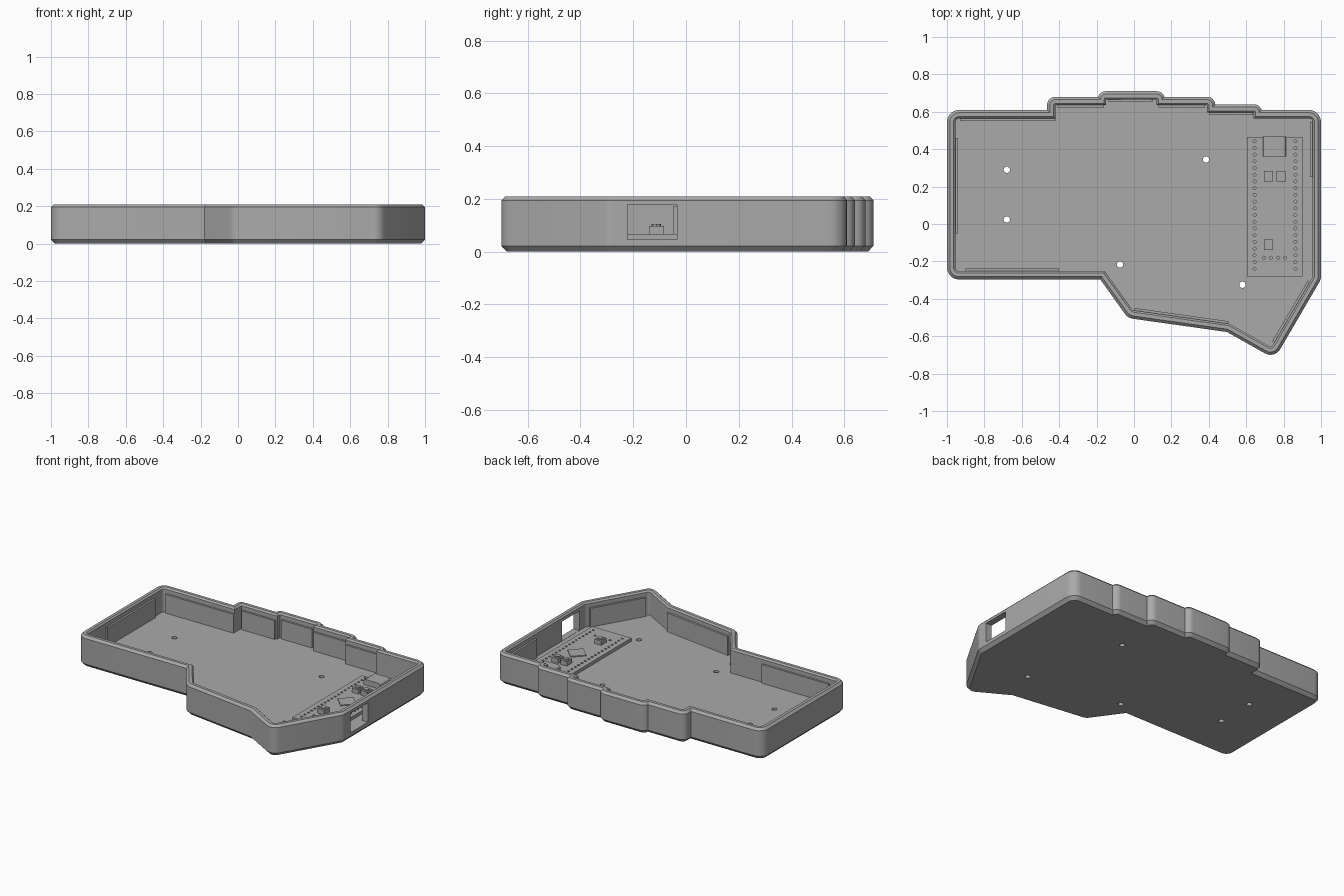
import bpy, bmesh, math
from mathutils import Vector, Matrix

if "Cube" in bpy.data.objects:
    bpy.data.objects.remove(bpy.data.objects["Cube"])

grey = bpy.data.materials.new("plain grey")
grey.diffuse_color = (0.4, 0.4, 0.4, 1)
grey.use_nodes = True
grey.node_tree.nodes["Principled BSDF"].inputs["Base Color"].default_value = grey.diffuse_color


def add_object(name, bm, smooth=False):
    bmesh.ops.recalc_face_normals(bm, faces=bm.faces[:])
    me = bpy.data.meshes.new(name)
    bm.to_mesh(me)
    bm.free()
    ob = bpy.data.objects.new(name, me)
    bpy.context.collection.objects.link(ob)
    me.materials.append(grey)
    if smooth:
        smooth_by_angle(ob)
    return ob


def activate(ob):
    bpy.ops.object.select_all(action='DESELECT')
    ob.select_set(True)
    bpy.context.view_layer.objects.active = ob


def smooth_by_angle(ob):
    activate(ob)
    bpy.ops.object.shade_smooth_by_angle(angle=math.radians(30))


def add_box(bm, x0, x1, y0, y1, z0, z1):
    m = Matrix.Translation(((x0 + x1) / 2, (y0 + y1) / 2, (z0 + z1) / 2))
    m = m @ Matrix.Diagonal((x1 - x0, y1 - y0, z1 - z0, 1))
    return bmesh.ops.create_cube(bm, size=1, matrix=m)['verts']


def add_cylinder(bm, x, y, r, z0, z1, n):
    bmesh.ops.create_cone(bm, cap_ends=True, segments=n, radius1=r, radius2=r, depth=z1 - z0,
                          matrix=Matrix.Translation((x, y, (z0 + z1) / 2)))


def cut(ob, bm):
    cutter = add_object("cutter", bm)
    cutter.hide_render = True
    mod = ob.modifiers.new("cut", 'BOOLEAN')
    mod.operation, mod.solver, mod.object = 'DIFFERENCE', 'EXACT', cutter
    activate(ob)
    bpy.ops.object.modifier_apply(modifier=mod.name)
    bpy.data.objects.remove(cutter, do_unlink=True)


# inner wall outline, counter-clockwise: x, y, corner radius
R = 0.02
OUTLINE = [(-.955, -.252, R), (-.157, -.252, 0), (-.007, -.461, R), (.512, -.534, 0),
           (.735, -.66, .015), (.955, -.283, R), (.955, .565, R),
           (.64, .565, 0), (.64, .595, 0), (.39, .595, 0), (.39, .635, 0), (.12, .635, 0),
           (.12, .665, 0), (-.15, .665, 0), (-.15, .635, 0), (-.42, .635, 0), (-.42, .565, 0),
           (-.955, .565, R)]


def ring(d, steps=7):
    """Outline grown outward by d, with round convex corners and trimmed steps."""
    n = len(OUTLINE)
    pts = [Vector(p[:2]) for p in OUTLINE]
    info = []
    for i in range(n):
        e0, e1 = pts[i] - pts[i - 1], pts[(i + 1) % n] - pts[i]
        n0 = Vector((e0.y, -e0.x)).normalized()
        n1 = Vector((e1.y, -e1.x)).normalized()
        turn = math.atan2(n0.x * n1.y - n0.y * n1.x, n0.dot(n1))
        info.append((e0.length, e1.length, n0, n1, turn, (n0 + n1) / (1 + n0.dot(n1))))
    groups = []
    for i in range(n):
        h0, h1, n0, n1, turn, mitre = info[i]
        if turn < 0:
            groups.append([pts[i] + mitre * d])
            continue
        r = OUTLINE[i][2]
        centre = pts[i] - mitre * r
        a0 = math.atan2(n0.y, n0.x)
        a1 = a0 + turn
        if info[i - 1][4] < 0 and d > h0:
            a0 += math.asin((d - h0) / d)
        if info[(i + 1) % n][4] < 0 and d > h1:
            a1 -= math.asin((d - h1) / d)
        angles = [a0 + (a1 - a0) * k / (steps - 1) for k in range(steps)]
        groups.append([centre + Vector((math.cos(a), math.sin(a))) * (r + d) for a in angles])
    for i in range(n):
        if info[i][4] < 0:
            if info[i][0] < d:
                groups[i] = [groups[i - 1][-1]]
            elif info[i][1] < d:
                groups[i] = [groups[(i + 1) % n][0]]
    return [p for g in groups for p in g]


# case tray: stacked outline rings, outside up and inside down
FLOOR, D = 0.045, 0.045
PROFILE = [(.025, 0), (D, .022), (D, .195), (.03, .21), (.01, .21), (0, .2), (0, FLOOR)]
bm = bmesh.new()
rings = [[bm.verts.new((p.x, p.y, z)) for p in ring(d)] for d, z in PROFILE]
for a, b in zip(rings, rings[1:]):
    for i in range(len(a)):
        j = (i + 1) % len(a)
        bm.faces.new((a[i], a[j], b[j], b[i]))
bm.faces.new(rings[0])
bm.faces.new(rings[-1])
bmesh.ops.remove_doubles(bm, verts=bm.verts[:], dist=1e-5)
case = add_object("case_tray", bm)

# screw holes and side port opening
bm = bmesh.new()
for x, y in [(-.68, .29), (-.68, .024), (-.075, -.217), (.385, .345), (.58, -.325)]:
    add_cylinder(bm, x, y, .017, -.05, .1, 20)
add_box(bm, .92, 1.1, -.222, -.035, FLOOR + .001, .178)
cut(case, bm)
smooth_by_angle(case)

# raised panels along the inner walls
PANELS = [(-.955, .46, -.955, -.05), (-.42, .565, -.93, .565), (-.16, .635, -.41, .635),
          (.1, .665, -.135, .665), (.38, .635, .13, .635), (.635, .595, .4, .595),
          (.955, .25, .955, .545), (-.9, -.252, -.4, -.252),
          (.0, -.462, .505, -.533), (.75, -.634, .94, -.309)]
bm = bmesh.new()
for x0, y0, x1, y1 in PANELS:
    a, b = Vector((x0, y0, 0)), Vector((x1, y1, 0))
    t = (b - a).normalized()
    inward = Vector((-t.y, t.x, 0))
    m = Matrix.Translation((a + b) / 2 + inward * .0045 + Vector((0, 0, (FLOOR + .172) / 2)))
    m = m @ Matrix.Rotation(math.atan2(t.y, t.x), 4, 'Z')
    m = m @ Matrix.Diagonal(((b - a).length, .017, .172 - FLOOR, 1))
    bmesh.ops.create_cube(bm, size=1, matrix=m)
add_object("wall_panels", bm)

# circuit board with rows of pin holes
TOP = .067
bm = bmesh.new()
add_box(bm, .605, .9, -.28, .465, FLOOR - .002, TOP)
board = add_object("circuit_board", bm)
bm = bmesh.new()
for k in range(20):
    for x in (.645, .863):
        add_cylinder(bm, x, .443 - k * .0359, .008, FLOOR + .0005, .1, 10)
for k in range(4):
    add_cylinder(bm, .695 + k * .0376, -.18, .008, FLOOR + .0005, .1, 10)
cut(board, bm)

# push buttons: square base with an eight-sided cap
bm = bmesh.new()
for x, y in [(.72, .255), (.785, .255), (.72, -.112)]:
    add_box(bm, x - .024, x + .024, y - .028, y + .028, TOP - .002, .097)
    add_cylinder(bm, x, y, .018, .095, .105, 8)
add_object("push_buttons", bm)

# diamond-set chip
bm = bmesh.new()
add_cylinder(bm, .752, .094, .07, TOP - .002, TOP + .006, 4)
add_object("square_chip", bm)

# cable socket with rounded long edges
bm = bmesh.new()
add_box(bm, .69, .813, .36, .467, TOP - .002, .105)
edges = [e for e in bm.edges if abs(e.verts[0].co.y - e.verts[1].co.y) > .05]
bmesh.ops.bevel(bm, geom=edges, offset=.014, segments=4, profile=.5, affect='EDGES')
add_object("cable_socket", bm, smooth=True)
